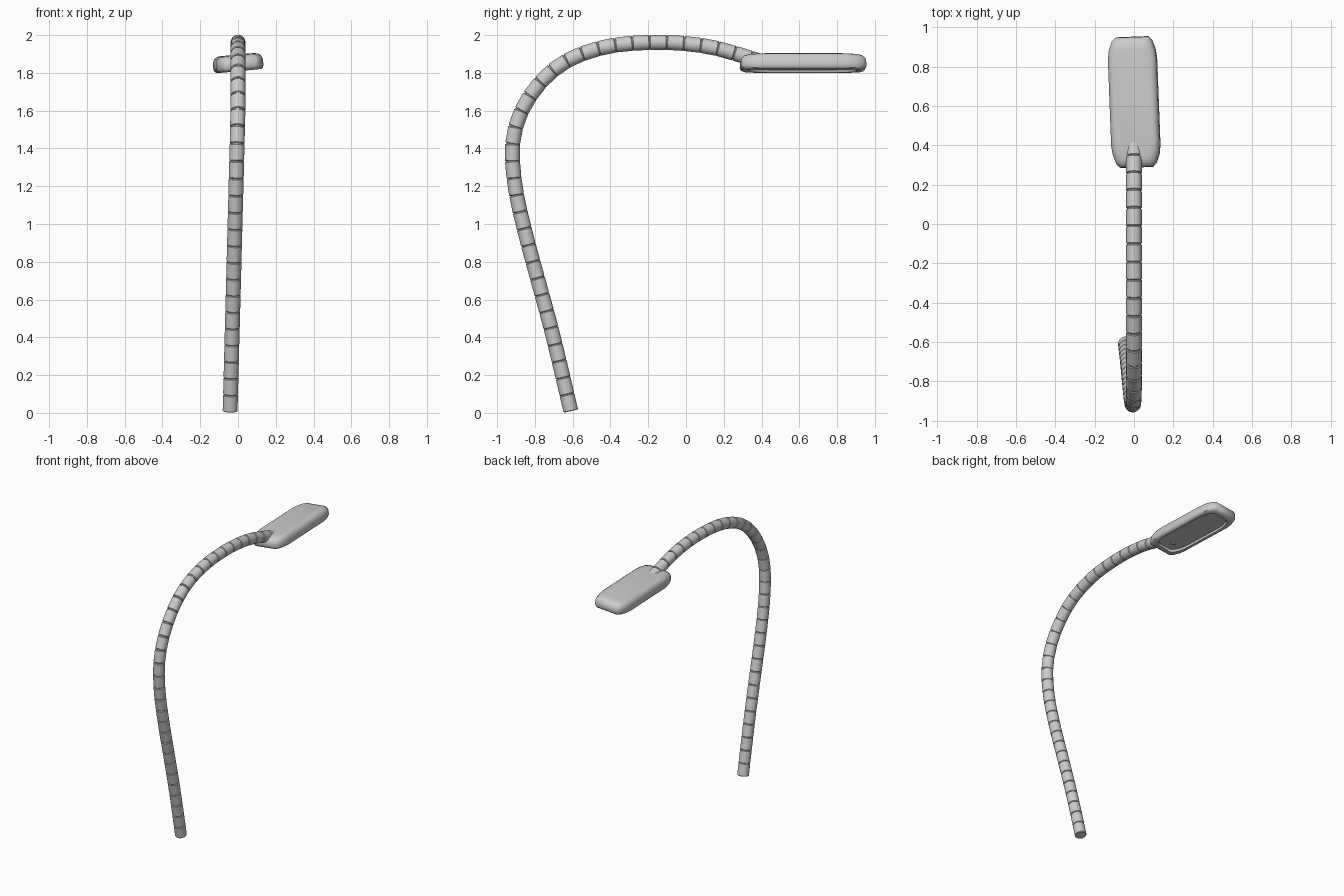
import bpy, bmesh, math
from mathutils import Vector, Matrix, Euler

if "Cube" in bpy.data.objects:
    bpy.data.objects.remove(bpy.data.objects["Cube"])

grey = bpy.data.materials.new("light grey")
grey.use_nodes = True
colour = (0.6, 0.6, 0.6, 1)
grey.diffuse_color = colour
grey.node_tree.nodes["Principled BSDF"].inputs["Base Color"].default_value = colour


def finish(bm, name, angle):
    bmesh.ops.recalc_face_normals(bm, faces=bm.faces[:])
    mesh = bpy.data.meshes.new(name)
    bm.to_mesh(mesh)
    bm.free()
    mesh.materials.append(grey)
    obj = bpy.data.objects.new(name, mesh)
    bpy.context.collection.objects.link(obj)
    bpy.ops.object.select_all(action='DESELECT')
    obj.select_set(True)
    bpy.context.view_layer.objects.active = obj
    bpy.ops.object.shade_smooth_by_angle(angle=math.radians(angle))
    return obj


# Neck centre line, given as (y, z); it leans slightly sideways as it rises
side = [(-.61, .01), (-.66, .225), (-.715, .45), (-.78, .69), (-.845, .93),
        (-.9, 1.17), (-.92, 1.37), (-.903, 1.51), (-.855, 1.63), (-.775, 1.745),
        (-.67, 1.84), (-.54, 1.905), (-.37, 1.948), (-.16, 1.962), (0, 1.955),
        (.14, 1.935), (.27, 1.9), (.43, 1.85)]
ctrl = [Vector((-.042 + .042 * min(1, z / 1.6), y, z)) for y, z in side]


def spline(points, steps=12):
    ext = [2 * points[0] - points[1]] + points + [2 * points[-1] - points[-2]]
    out = []
    for a, b, c, d in zip(ext, ext[1:], ext[2:], ext[3:]):
        for i in range(steps):
            t = i / steps
            out.append(.5 * (2 * b + (c - a) * t + (2 * a - 5 * b + 4 * c - d) * t * t
                             + (3 * b - a - 3 * c + d) * t ** 3))
    return out + [points[-1]]


def resample(points, count):
    dist = [0]
    for a, b in zip(points, points[1:]):
        dist.append(dist[-1] + (b - a).length)
    out, j = [], 0
    for i in range(count + 1):
        target = dist[-1] * i / count
        while j < len(points) - 2 and dist[j + 1] < target:
            j += 1
        t = (target - dist[j]) / (dist[j + 1] - dist[j])
        out.append(points[j].lerp(points[j + 1], t))
    return out


joints = resample(spline(ctrl), 34)

# Neck links: short straight cylinders with softened rims
bm = bmesh.new()
rim = [(0, .036), (.04, .0395), (.94, .0395), (.98, .036)]
sides = 24
for a, b in zip(joints, joints[1:]):
    axis = b - a
    turn = axis.to_track_quat('Z', 'Y')
    rings = []
    for t, r in rim:
        rings.append([bm.verts.new(a + axis * t + turn @ Vector(
            (r * math.cos(k * math.tau / sides), r * math.sin(k * math.tau / sides), 0)))
            for k in range(sides)])
    for lo, hi in zip(rings, rings[1:]):
        for k in range(sides):
            n = (k + 1) % sides
            bm.faces.new((lo[k], lo[n], hi[n], hi[k]))
    bm.faces.new(rings[0][::-1])
    bm.faces.new(rings[-1])
finish(bm, "neck_links", 35)

# Neck core: thin tube seen in the gaps between links
curve = bpy.data.curves.new("neck_core", 'CURVE')
curve.dimensions = '3D'
curve.bevel_depth = .034
curve.bevel_resolution = 4
curve.use_fill_caps = True
line = curve.splines.new('POLY')
line.points.add(len(joints) - 1)
for p, co in zip(line.points, joints):
    p.co = (*co, 1)
curve.materials.append(grey)
core = bpy.data.objects.new("neck_core", curve)
bpy.context.collection.objects.link(core)


# Lamp head: stacked rings of an elongated, corner-cut outline
def outline(inset_x, inset_y):
    w, l = .125 - inset_x, .333 - inset_y
    corner = [Vector((w, l - .11)), Vector((w - .006, l - .065)),
              Vector((w - .022, l - .02)), Vector((w - .042, l))]
    quarters = []
    for sx, sy in ((1, 1), (-1, 1), (-1, -1), (1, -1)):
        part = [(p.x * sx, p.y * sy) for p in corner]
        quarters += part if sx * sy > 0 else part[::-1]
    return quarters


# Each layer: height, side inset, end inset; starts in the recessed light panel
layers = [(-.028, .034, .055), (-.042, .028, .048), (-.043, .014, .026),
          (-.036, .004, .008), (-.022, 0, 0), (.012, .001, .003),
          (.03, .009, .016), (.039, .02, .038), (.043, .034, .062)]
place = Matrix.Translation((0, .62, 1.853)) @ Euler(
    (0, math.radians(-5.5), math.radians(2.2))).to_matrix().to_4x4()
bm = bmesh.new()
rings = [[bm.verts.new(place @ Vector((x, y, z))) for x, y in outline(ix, iy)]
         for z, ix, iy in layers]
for lo, hi in zip(rings, rings[1:]):
    for k in range(len(lo)):
        n = (k + 1) % len(lo)
        bm.faces.new((lo[k], lo[n], hi[n], hi[k]))
bm.faces.new(rings[0][::-1])
bm.faces.new(rings[-1])
finish(bm, "lamp_head", 40)
